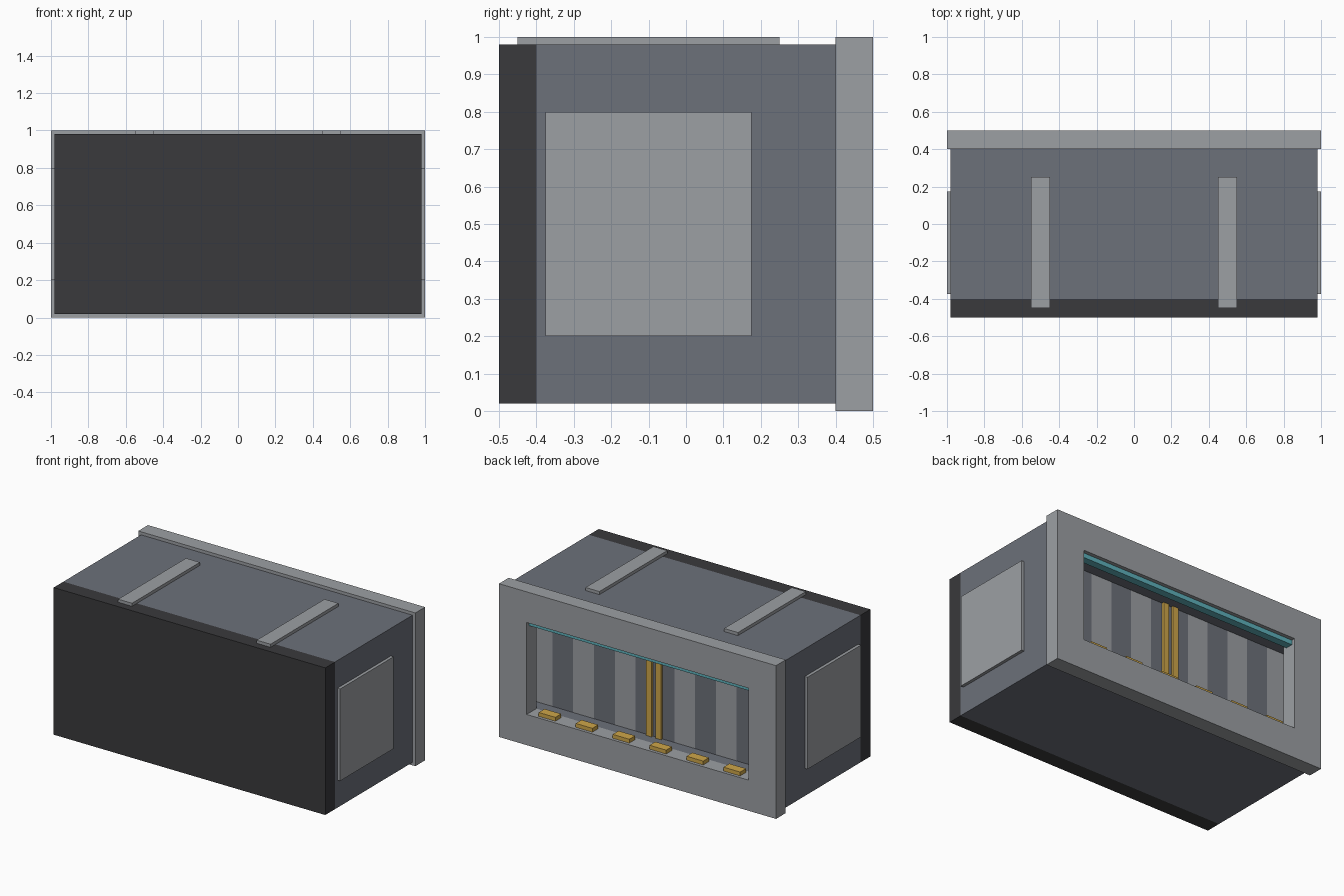
import bpy
import bmesh

if "Cube" in bpy.data.objects:
    bpy.data.objects.remove(bpy.data.objects["Cube"])


def material(name, rgb):
    m = bpy.data.materials.new(name)
    m.diffuse_color = tuple((c / 255) ** 2.2 for c in rgb) + (1,)
    m.use_nodes = True
    m.node_tree.nodes["Principled BSDF"].inputs["Base Color"].default_value = m.diffuse_color
    return m


BODY = material("blue_grey_metal", (108, 112, 121))
TRIM = material("light_grey_metal", (155, 158, 162))
DARK = material("charcoal", (60, 60, 62))
GOLD = material("gold", (205, 165, 75))
TEAL = material("teal_glow", (95, 175, 185))


def finish(bm, name, mat):
    bmesh.ops.recalc_face_normals(bm, faces=bm.faces)
    mesh = bpy.data.meshes.new(name)
    bm.to_mesh(mesh)
    bm.free()
    mesh.materials.append(mat)
    obj = bpy.data.objects.new(name, mesh)
    bpy.context.collection.objects.link(obj)
    return obj


def loft(name, loops, mat, closed=False):
    """Rectangular loops (half_width, z_low, z_high, y) joined in order."""
    bm = bmesh.new()
    rings = [[bm.verts.new((x, y, z)) for x, z in
              ((-w, z0), (w, z0), (w, z1), (-w, z1))] for w, z0, z1, y in loops]
    pairs = list(zip(rings, rings[1:]))
    if closed:
        pairs.append((rings[-1], rings[0]))
    else:
        bm.faces.new(rings[0])
        bm.faces.new(rings[-1])
    for a, b in pairs:
        for i in range(4):
            j = (i + 1) % 4
            bm.faces.new((a[i], a[j], b[j], b[i]))
    return finish(bm, name, mat)


def box(name, x, y, z, mat):
    """Box from (low, high) ranges on each axis."""
    bm = bmesh.new()
    bmesh.ops.create_cube(bm, size=1)
    for v in bm.verts:
        v.co = [r[0] if c < 0 else r[1] for c, r in zip(v.co, (x, y, z))]
    return finish(bm, name, mat)


def mirrored(name, x, y, z, mat):
    box(name + "_left", (-x[1], -x[0]), y, z, mat)
    box(name + "_right", x, y, z, mat)


# Main body with a shallow pocket behind the doorway
loft("body", [(0.98, 0.02, 0.98, -0.4), (0.98, 0.02, 0.98, 0.4),
              (0.89, 0.2, 0.8, 0.4), (0.89, 0.2, 0.8, 0.28)], BODY)

# Dark slab closing the front
box("front_slab", (-0.98, 0.98), (-0.5, -0.4), (0.02, 0.98), DARK)

# Door frame with rectangular opening
loft("door_frame", [(1, 0, 1, 0.4), (1, 0, 1, 0.5),
                    (0.8, 0.2, 0.8, 0.5), (0.8, 0.2, 0.8, 0.4)], TRIM, closed=True)

# Raised side panels and roof rails
mirrored("side_panel", (0.98, 1.0), (-0.375, 0.175), (0.2, 0.8), TRIM)
mirrored("roof_rail", (0.45, 0.55), (-0.45, 0.25), (0.98, 1.0), TRIM)

# Shutter doors: two-tone slats running out from the centre
edges = [0.0, 0.14, 0.29, 0.44, 0.59, 0.74, 0.89]
for i, span in enumerate(zip(edges, edges[1:])):
    mirrored(f"door_slat_{i + 1}", span, (0.28, 0.32), (0.2, 0.8),
             TRIM if i % 2 else BODY)

# Gold leading edges where the doors meet
mirrored("door_edge", (0.015, 0.055), (0.32, 0.335), (0.2, 0.8), GOLD)

# Light strip under the lintel
box("light_strip", (-0.8, 0.8), (0.425, 0.475), (0.77, 0.8), TEAL)

# Gold studs along the sill
for i in range(3):
    c = 0.133 + i * 0.267
    mirrored(f"sill_stud_{i + 1}", (c - 0.06, c + 0.06), (0.42, 0.48), (0.2, 0.225), GOLD)
